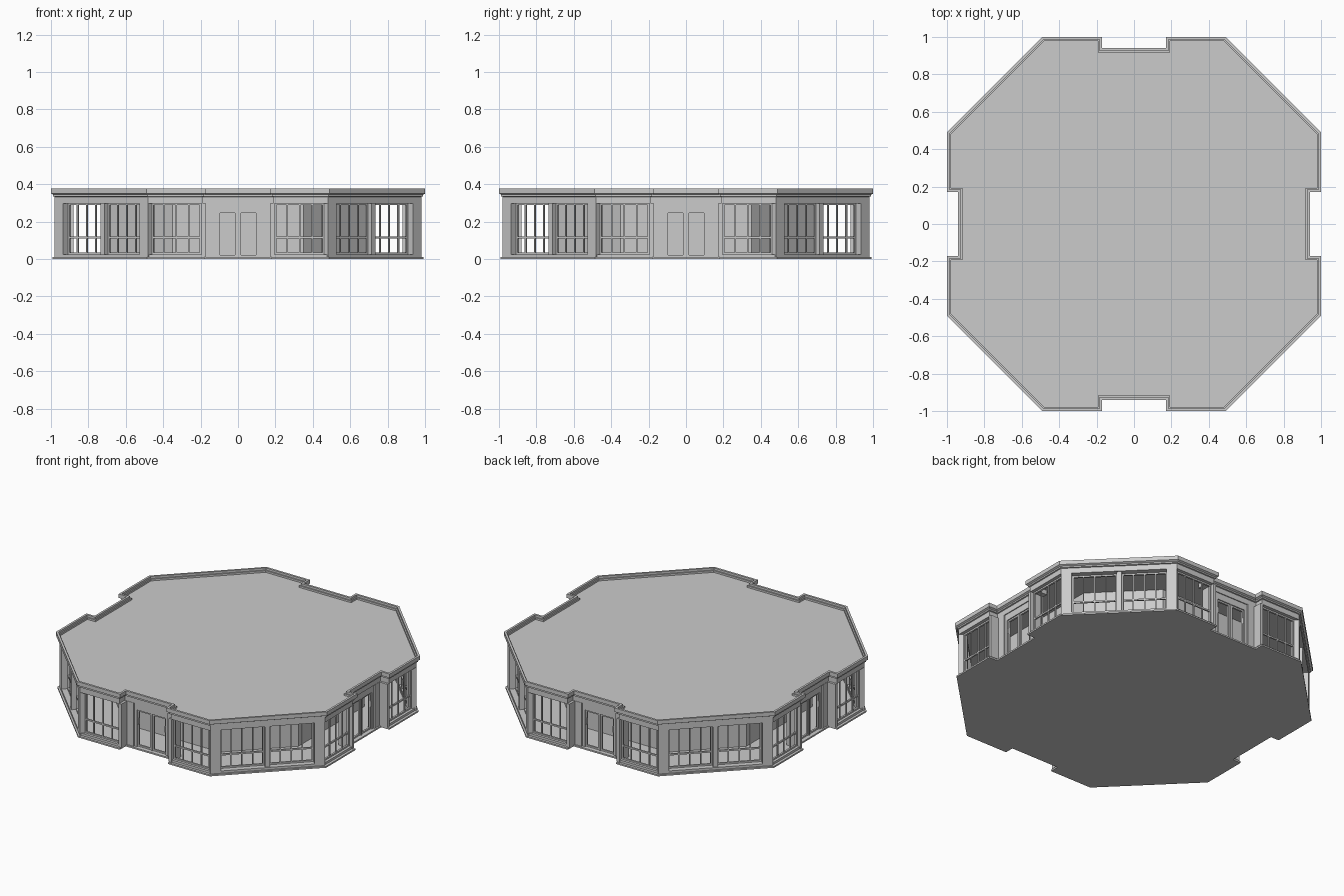
import bpy, bmesh
from math import radians, sqrt
from mathutils import Matrix

if "Cube" in bpy.data.objects:
    bpy.data.objects.remove(bpy.data.objects["Cube"])

DIAG = 1.49 / sqrt(2)      # distance of the diagonal sides from the centre


def add_object(name, bm, angle=0.0):
    bmesh.ops.recalc_face_normals(bm, faces=bm.faces)
    me = bpy.data.meshes.new(name)
    bm.to_mesh(me)
    bm.free()
    ob = bpy.data.objects.new(name, me)
    ob.rotation_euler.z = angle
    bpy.context.collection.objects.link(ob)
    return ob


def four_fold(name, bm, offset=0):
    """Place one bay on four sides, sharing the mesh."""
    first = add_object(name + "_1", bm, radians(offset))
    for k in range(1, 4):
        ob = bpy.data.objects.new(f"{name}_{k + 1}", first.data)
        ob.rotation_euler.z = radians(offset + 90 * k)
        bpy.context.collection.objects.link(ob)


def rotate_four(side):
    pts = []
    for k in range(4):
        for x, y in side:
            for _ in range(k):
                x, y = -y, x
            pts.append((x, y))
    return pts


def outline(d):
    """Notched octagon, moved inwards by d."""
    c, a, n, m = 0.49 - 0.414 * d, 1 - d, 0.17 + d, 0.94 - d
    return rotate_four([(-c, -a), (-n, -a), (-n, -m), (n, -m), (n, -a), (c, -a)])


def loft(name, loops, closed=False):
    """Join stacked outlines; cap the ends, or close into a ring."""
    bm = bmesh.new()
    rings = [[bm.verts.new((x, y, z)) for x, y in pts] for pts, z in loops]
    pairs = list(zip(rings, rings[1:]))
    if closed:
        pairs.append((rings[-1], rings[0]))
    else:
        bm.faces.new(rings[0][::-1])
        bm.faces.new(rings[-1])
    for r, s in pairs:
        for i in range(len(r)):
            j = (i + 1) % len(r)
            bm.faces.new((r[i], r[j], s[j], s[i]))
    return add_object(name, bm)


def box(bm, x0, x1, y0, y1, z0, z1):
    mat = Matrix.Translation(((x0 + x1) / 2, (y0 + y1) / 2, (z0 + z1) / 2))
    mat = mat @ Matrix.Diagonal((x1 - x0, y1 - y0, z1 - z0, 1))
    bmesh.ops.create_cube(bm, size=1, matrix=mat)


def window(bm, x0, x1, y, z0, z1, cols=4, bar_z=0.115, f=0.01, t=0.012):
    """Frame, upright glazing bars and one crossbar."""
    for a, b in ((x0, x0 + f), (x1 - f, x1)):
        box(bm, a, b, y, y + t, z0, z1)
    for a, b in ((z0, z0 + f), (z1 - f, z1)):
        box(bm, x0 + f, x1 - f, y, y + t, a, b)
    for i in range(1, cols):
        x = x0 + (x1 - x0) * i / cols
        box(bm, x - 0.004, x + 0.004, y + 0.002, y + t - 0.002, z0 + f, z1 - f)
    if bar_z:
        box(bm, x0 + f, x1 - f, y + 0.001, y + t - 0.001, bar_z - 0.005, bar_z + 0.005)


# floor slab
loft("floor_slab", [(outline(0.008), 0), (outline(0.008), 0.01)])

# roof with stepped cornice and sunken deck
loft("roof", [(outline(d), z) for d, z in (
    (0.02, 0.328), (0.02, 0.333), (0.012, 0.335), (0.012, 0.344), (0.0, 0.35),
    (0.0, 0.376), (0.014, 0.376), (0.014, 0.362), (0.022, 0.362), (0.022, 0.35))])

# lintel band above the openings
loft("lintel", [(outline(d), z) for d, z in (
    (0.02, 0.298), (0.02, 0.33), (0.06, 0.33), (0.06, 0.298))], closed=True)

# inner room
core = rotate_four([(-0.35, -0.69), (0.35, -0.69)])
loft("inner_room", [(core, 0.01), (core, 0.33)])

# diagonal bays: end pillars, middle post, sill, two windows
bm = bmesh.new()
face = -(DIAG - 0.02)
for s in (-1, 1):
    box(bm, *sorted((s * 0.288, s * 0.352)), face, face + 0.05, 0.01, 0.3)
    window(bm, *sorted((s * 0.015, s * 0.288)), face + 0.036, 0.025, 0.298)
box(bm, -0.015, 0.015, face + 0.008, face + 0.05, 0.01, 0.3)
box(bm, -0.288, 0.288, face, face + 0.05, 0.01, 0.025)
four_fold("diagonal_bay", bm, 45)

# straight bays: piers beside the notch, sill, windows
bm = bmesh.new()
for s in (-1, 1):
    box(bm, *sorted((s * 0.175, s * 0.195)), -0.98, -0.88, 0.01, 0.3)
    box(bm, *sorted((s * 0.195, s * 0.475)), -0.975, -0.935, 0.01, 0.025)
    window(bm, *sorted((s * 0.195, s * 0.463)), -0.958, 0.025, 0.298)
four_fold("straight_bay", bm)

# entrances: pilasters, door surround, centre post, two glazed leaves, handles
bm = bmesh.new()
for s in (-1, 1):
    box(bm, *sorted((s * 0.125, s * 0.175)), -0.922, -0.88, 0.01, 0.3)
    box(bm, *sorted((s * 0.105, s * 0.125)), -0.914, -0.885, 0.01, 0.3)
    window(bm, *sorted((s * 0.005, s * 0.105)), -0.907, 0.012, 0.255, cols=1, bar_z=None)
    box(bm, *sorted((s * 0.097, s * 0.102)), -0.914, -0.905, 0.16, 0.2)
box(bm, -0.105, 0.105, -0.914, -0.885, 0.255, 0.3)
box(bm, -0.005, 0.005, -0.912, -0.89, 0.01, 0.255)
four_fold("entrance", bm)
